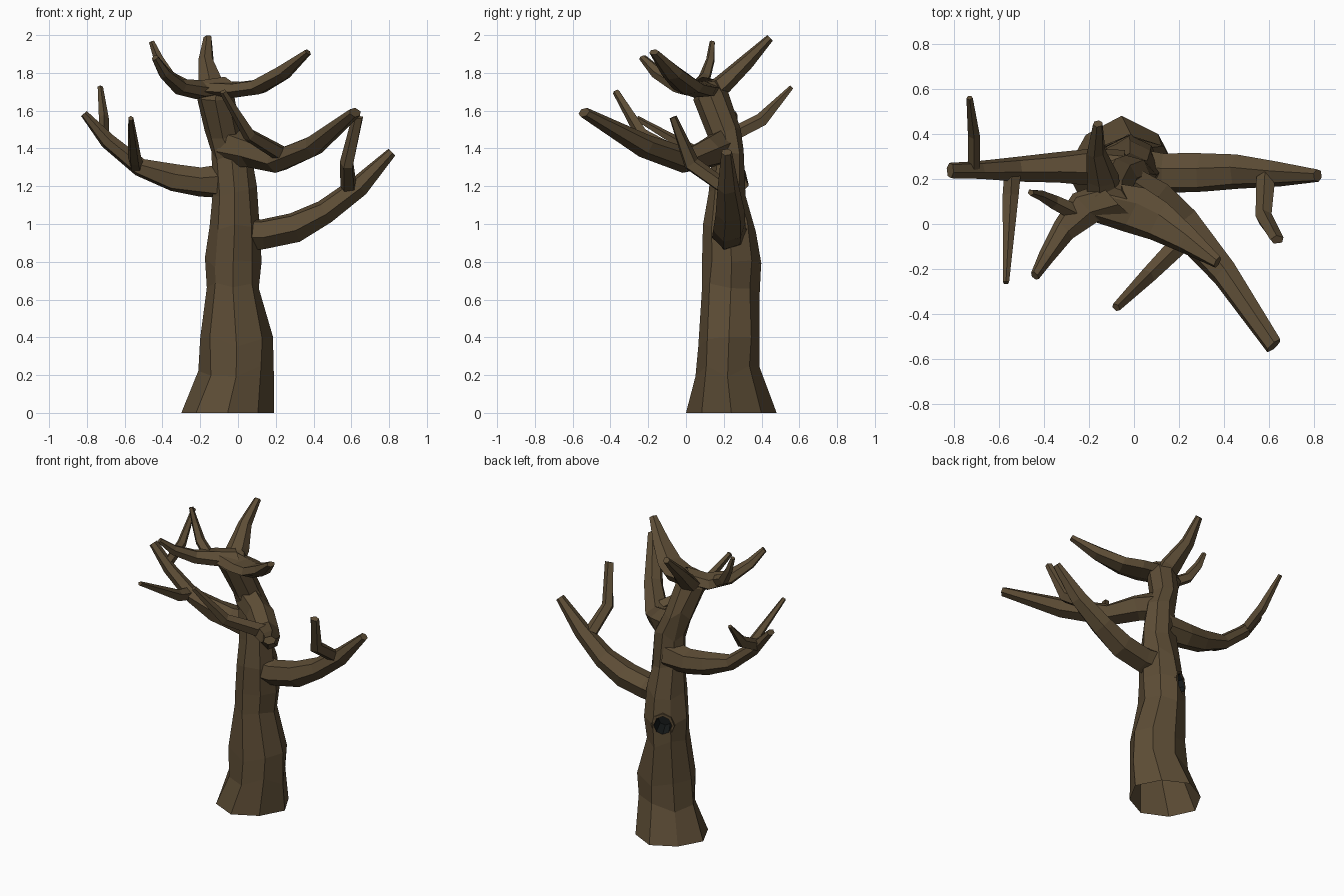
import bpy, bmesh, math, random
from mathutils import Vector

random.seed(4)


def material(name, rgb):
    m = bpy.data.materials.new(name)
    m.diffuse_color = (*rgb, 1)
    return m


bark = material("bark", (0.108, 0.073, 0.036))
dark = material("hollow_dark", (0.008, 0.01, 0.01))


def skin(name, rings, mat=bark, closed=False, start_cap=True):
    """Flat-shaded skin over equal-sized rings of points, capped or looped."""
    bm = bmesh.new()
    vs = [[bm.verts.new(p) for p in r] for r in rings]
    n = len(vs[0])
    pairs = list(zip(vs, vs[1:])) + ([(vs[-1], vs[0])] if closed else [])
    for a, b in pairs:
        for i in range(n):
            j = (i + 1) % n
            bm.faces.new((a[i], a[j], b[j], b[i]))
    first = None
    if not closed:
        first = bm.faces.new(vs[0][::-1])
        bm.faces.new(vs[-1])
    bmesh.ops.recalc_face_normals(bm, faces=bm.faces)
    if first and not start_cap:
        bm.faces.remove(first)
    me = bpy.data.meshes.new(name)
    bm.to_mesh(me)
    bm.free()
    me.materials.append(mat)
    ob = bpy.data.objects.new(name, me)
    bpy.context.collection.objects.link(ob)
    return ob


def branch(name, path, sides=6):
    """Tapered limb; path points are (x, y, z, half width, half height)."""
    pts = [Vector(p[:3]) for p in path]
    chord = pts[-1] - pts[0]
    side = Vector((-chord.y, chord.x, 0)).normalized()
    rings = []
    for k, p in enumerate(path):
        t = (pts[min(k + 1, len(pts) - 1)] - pts[max(k - 1, 0)]).normalized()
        up = t.cross(side).normalized()
        ring = []
        for i in range(sides):
            a = 2 * math.pi * (i + 0.25) / sides
            j = random.uniform(0.94, 1.1)
            ring.append(pts[k] + j * (side * math.cos(a) * p[3] + up * math.sin(a) * p[4]))
        rings.append(ring)
    return skin(name, rings, start_cap=False)


# Trunk: z, x range, y range, tilt of the section towards the front
levels = [
    (0.00, -0.30, 0.19, 0.00, 0.48, 0), (0.22, -0.21, 0.19, 0.05, 0.39, 0),
    (0.38, -0.20, 0.185, 0.065, 0.39, 0), (0.66, -0.165, 0.11, 0.085, 0.39, 0),
    (0.80, -0.175, 0.125, 0.085, 0.398, 0), (0.98, -0.15, 0.115, 0.09, 0.37, 0),
    (1.17, -0.135, 0.10, 0.12, 0.315, 0), (1.35, -0.14, 0.07, 0.14, 0.305, 0.1),
    (1.50, -0.175, 0.015, 0.12, 0.29, 0.3), (1.68, -0.22, -0.02, 0.04, 0.22, 0.3),
    (1.75, -0.19, -0.03, 0.05, 0.17, 0.2)]
rings = []
for z, x0, x1, y0, y1, tilt in levels:
    ring = []
    for i in range(8):
        a = math.pi * i / 4
        j = random.uniform(0.9, 1.06) if i % 2 else 1
        dy = j * math.sin(a) * (y1 - y0) / 2
        dz = random.uniform(-0.035, 0.035) if 0 < z < 1.6 else 0
        ring.append(((x0 + x1) / 2 + j * math.cos(a) * (x1 - x0) / 2,
                     (y0 + y1) / 2 + dy, z + tilt * dy + dz))
    rings.append(ring)
trunk = skin("trunk", rings)

# Hollow in the back of the trunk, with a raised rim
centre = Vector((-0.072, 0.355, 0.79))
out = Vector((-0.45, 0.9, 0)).normalized()
across = Vector((-out.y, out.x, 0))


def oval(radius, depth):
    return [centre + out * depth + radius * (across * math.cos(math.pi * i / 4)
            + Vector((0, 0, 1.1)) * math.sin(math.pi * i / 4)) for i in range(8)]


cutter = skin("hollow_cutter", [oval(0.045, -0.10), oval(0.062, 0.08)], dark)
cutter.hide_render = True
cutter.hide_viewport = True
trunk.data.materials.append(dark)
cut = trunk.modifiers.new("hollow", 'BOOLEAN')
cut.operation = 'DIFFERENCE'
cut.solver = 'EXACT'
cut.material_mode = 'TRANSFER'
cut.object = cutter
bpy.context.view_layer.objects.active = trunk
bpy.ops.object.modifier_apply(modifier=cut.name)
bpy.data.objects.remove(cutter)
skin("hollow_rim", [oval(0.078, -0.02), oval(0.074, 0.012), oval(0.06, 0.012), oval(0.058, -0.03)],
     closed=True)

# The trunk is open underneath
bm = bmesh.new()
bm.from_mesh(trunk.data)
under = [f for f in bm.faces if all(v.co.z < 0.001 for v in f.verts)]
bmesh.ops.delete(bm, geom=under, context='FACES')
bm.to_mesh(trunk.data)
bm.free()

# Left limb and its two twigs
branch("left_limb", [(-0.04, 0.24, 1.23, 0.09, 0.10), (-0.20, 0.25, 1.225, 0.085, 0.075),
                     (-0.34, 0.25, 1.245, 0.07, 0.075), (-0.52, 0.245, 1.30, 0.055, 0.05),
                     (-0.69, 0.24, 1.44, 0.042, 0.04), (-0.815, 0.238, 1.585, 0.033, 0.02)])
branch("left_back_twig", [(-0.71, 0.24, 1.47, 0.028, 0.04), (-0.71, 0.40, 1.55, 0.026, 0.038),
                          (-0.729, 0.56, 1.725, 0.014, 0.012)], 5)
branch("left_front_twig", [(-0.54, 0.24, 1.31, 0.038, 0.04), (-0.547, 0.12, 1.34, 0.035, 0.038),
                           (-0.568, -0.26, 1.56, 0.014, 0.015)], 5)

# Lower right limb and its twig
branch("lower_right_limb", [(0.02, 0.23, 0.95, 0.10, 0.09), (0.13, 0.225, 0.95, 0.085, 0.08),
                            (0.30, 0.225, 0.985, 0.085, 0.08), (0.46, 0.23, 1.065, 0.08, 0.065),
                            (0.64, 0.22, 1.20, 0.055, 0.055), (0.815, 0.215, 1.38, 0.03, 0.025)])
branch("lower_right_twig", [(0.585, 0.21, 1.19, 0.045, 0.04), (0.578, 0.03, 1.32, 0.038, 0.045),
                            (0.635, -0.07, 1.565, 0.03, 0.02)], 5)

# Upper right limb and its twig
branch("upper_right_limb", [(-0.05, 0.20, 1.41, 0.085, 0.10), (0.08, 0.12, 1.38, 0.085, 0.085),
                            (0.21, 0.00, 1.335, 0.08, 0.065), (0.40, -0.22, 1.415, 0.062, 0.06),
                            (0.62, -0.54, 1.59, 0.04, 0.026)])
branch("upper_right_twig", [(0.23, -0.06, 1.37, 0.045, 0.045), (0.06, -0.23, 1.47, 0.036, 0.036),
                            (-0.08, -0.37, 1.70, 0.022, 0.018)], 5)

# Crown: back spike, right limb, left limb and its twig
branch("crown_back_spike", [(-0.13, 0.11, 1.67, 0.075, 0.06), (-0.14, 0.20, 1.745, 0.07, 0.055),
                            (-0.168, 0.32, 1.86, 0.045, 0.04), (-0.16, 0.445, 1.985, 0.022, 0.02)])
branch("crown_right_limb", [(-0.18, 0.11, 1.715, 0.09, 0.045), (0.00, 0.065, 1.71, 0.105, 0.042),
                            (0.11, 0.015, 1.725, 0.09, 0.042), (0.24, -0.07, 1.80, 0.06, 0.042),
                            (0.37, -0.17, 1.91, 0.028, 0.018)])
branch("crown_left_limb", [(-0.08, 0.11, 1.73, 0.09, 0.05), (-0.21, 0.07, 1.71, 0.085, 0.048),
                           (-0.31, -0.03, 1.73, 0.055, 0.042), (-0.39, -0.15, 1.80, 0.036, 0.034),
                           (-0.44, -0.23, 1.88, 0.022, 0.018)])
branch("crown_left_twig", [(-0.26, 0.05, 1.72, 0.04, 0.04), (-0.36, 0.10, 1.775, 0.03, 0.035),
                           (-0.42, 0.13, 1.87, 0.022, 0.026), (-0.458, 0.14, 1.965, 0.014, 0.015)], 5)
